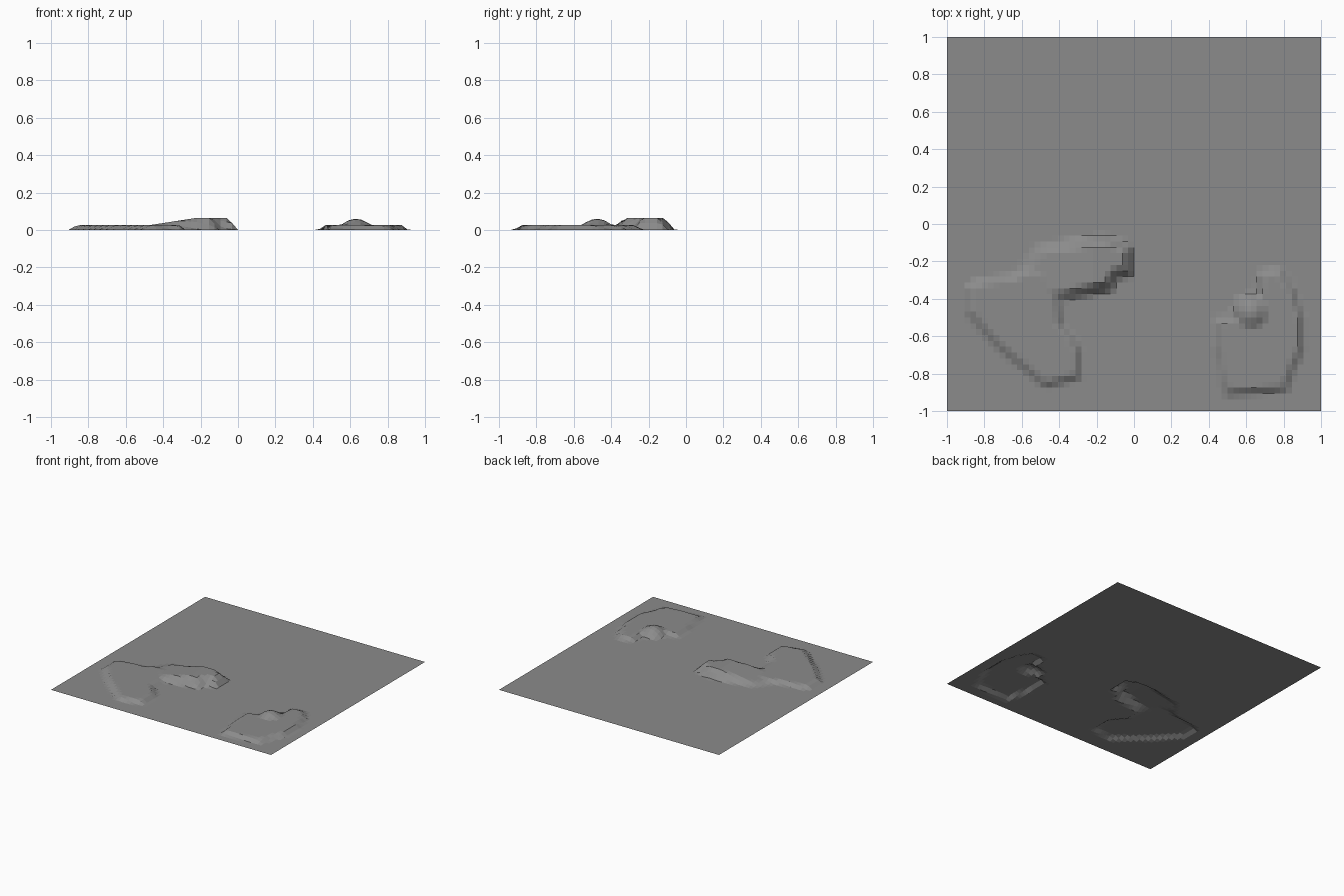
import bpy
import bmesh
from mathutils import Vector
from mathutils.geometry import intersect_point_line

default_cube = bpy.data.objects.get("Cube")
if default_cube:
    bpy.data.objects.remove(default_cube, do_unlink=True)

GRID_CELLS = 64
PLATEAU_HEIGHT = 0.026
RIDGE_HEIGHT = 0.065

# Foot outlines of the raised areas
WEST_PLATEAU = [(-.9, -.33), (-.84, -.29), (-.66, -.27), (-.56, -.22), (-.4, -.25),
                (-.38, -.53), (-.32, -.6), (-.28, -.66), (-.28, -.83), (-.48, -.88),
                (-.74, -.66), (-.9, -.48)]
RIDGE = [(-.65, -.26), (-.52, -.11), (-.2, -.06), (-.14, -.06), (0, -.11),
         (0, -.28), (-.08, -.29), (-.12, -.36), (-.42, -.42), (-.6, -.34)]
EAST_PLATEAU = [(.66, -.25), (.78, -.23), (.86, -.33), (.91, -.5), (.91, -.68),
                (.86, -.78), (.82, -.9), (.48, -.92), (.45, -.78), (.43, -.66),
                (.43, -.5), (.55, -.49), (.55, -.4), (.65, -.4)]


def depth_inside(point, outline):
    """Distance from the outline for points inside it, otherwise zero."""
    inside = False
    nearest = 10.0
    for i, corner in enumerate(outline):
        a, b = Vector(outline[i - 1]), Vector(corner)
        if (a.y > point.y) != (b.y > point.y):
            if point.x < a.x + (point.y - a.y) * (b.x - a.x) / (b.y - a.y):
                inside = not inside
        hit, along = intersect_point_line(point, a, b)
        hit = a.lerp(b, min(max(along, 0), 1))
        nearest = min(nearest, (point - hit.to_2d()).length)
    return nearest if inside else 0.0


def raised(point, outline, slope_width):
    return min(depth_inside(point, outline) / slope_width, 1)


def ground_height(point):
    # Long ramp climbing towards the end of the ridge
    ramp = min(max((point.x + .64) / .42, 0), 1)
    # Small rounded knoll beside the notch of the east plateau
    offset = (point - Vector((.63, -.475))).length / .105
    knoll = .06 * max(1 - offset ** 2, 0)
    return max(PLATEAU_HEIGHT * raised(point, WEST_PLATEAU, .035),
               PLATEAU_HEIGHT * raised(point, EAST_PLATEAU, .035),
               RIDGE_HEIGHT * ramp * raised(point, RIDGE, .055),
               knoll)


# Single plain grey
stone = bpy.data.materials.new("plain_grey")
stone.use_nodes = True
grey = (.26, .26, .26, 1)
stone.diffuse_color = grey
stone.node_tree.nodes["Principled BSDF"].inputs["Base Color"].default_value = grey

# Open terrain sheet, raised point by point
bm = bmesh.new()
bmesh.ops.create_grid(bm, x_segments=GRID_CELLS, y_segments=GRID_CELLS, size=1)
for vert in bm.verts:
    vert.co.z = ground_height(vert.co.to_2d())
mesh = bpy.data.meshes.new("terrain")
bm.to_mesh(mesh)
bm.free()
mesh.materials.append(stone)
terrain = bpy.data.objects.new("terrain", mesh)
bpy.context.collection.objects.link(terrain)
